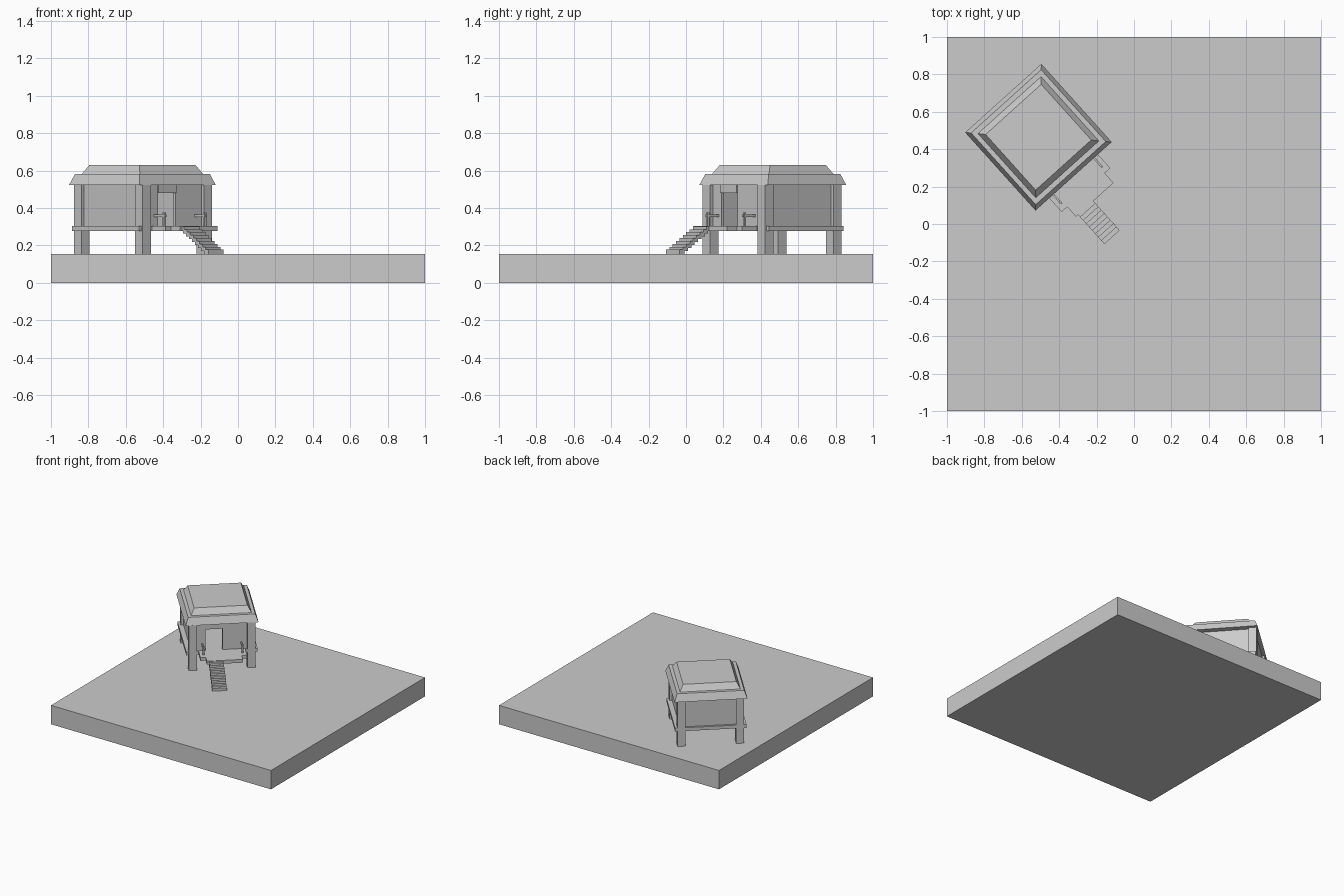
import bpy, bmesh, math
from mathutils import Matrix

if "Cube" in bpy.data.objects:
    bpy.data.objects.remove(bpy.data.objects["Cube"])

# Local house frame: -y is the doorway side, turned 42 degrees on the slab
HOUSE = Matrix.Translation((-0.511, 0.464, 0)) @ Matrix.Rotation(math.radians(42), 4, 'Z')


def finish(name, bm, frame):
    bmesh.ops.recalc_face_normals(bm, faces=bm.faces)
    mesh = bpy.data.meshes.new(name)
    bm.to_mesh(mesh)
    bm.free()
    ob = bpy.data.objects.new(name, mesh)
    ob.matrix_world = frame
    bpy.context.collection.objects.link(ob)
    return ob


def box(name, x0, x1, y0, y1, z0, z1, frame=HOUSE):
    bm = bmesh.new()
    bmesh.ops.create_cube(bm, size=1)
    for v in bm.verts:
        v.co = ((x0 + x1) / 2 + v.co.x * (x1 - x0),
                (y0 + y1) / 2 + v.co.y * (y1 - y0),
                (z0 + z1) / 2 + v.co.z * (z1 - z0))
    return finish(name, bm, frame)


def prism(name, outline, z0, z1):
    bm = bmesh.new()
    face = bm.faces.new([bm.verts.new((x, y, z0)) for x, y in outline])
    ext = bmesh.ops.extrude_face_region(bm, geom=[face], use_keep_orig=True)
    for g in ext['geom']:
        if isinstance(g, bmesh.types.BMVert):
            g.co.z = z1
    return finish(name, bm, HOUSE)


def stacked_roof(name, rings):
    bm = bmesh.new()
    loops = [[bm.verts.new((sx * a, sy * b, z)) for sx, sy in
              ((-1, -1), (1, -1), (1, 1), (-1, 1))] for a, b, z in rings]
    for lo, hi in zip(loops, loops[1:]):
        for i in range(4):
            j = (i + 1) % 4
            bm.faces.new((lo[i], lo[j], hi[j], hi[i]))
    bm.faces.new(loops[0][::-1])
    bm.faces.new(loops[-1])
    return finish(name, bm, HOUSE)


GROUND, DECK, EAVES = 0.155, 0.305, 0.525

# Ground slab
box("ground_slab", -1, 1, -1, 1, 0, GROUND, Matrix.Identity(4))

# Raised floor and stepped porch
box("floor", -0.268, 0.268, -0.27, 0.267, 0.278, DECK)
right = [(0.175, -0.265), (0.175, -0.38), (0.135, -0.38), (0.135, -0.45)]
prism("porch", right + [(-x, y) for x, y in reversed(right)], 0.278, DECK)

# Corner posts running from ground to eaves
for sx in (-1, 1):
    for y, label in ((-0.25, "front"), (0.24, "back")):
        box(label + "_post", sx * 0.22 - 0.03, sx * 0.22 + 0.03,
            y - 0.03, y + 0.03, GROUND, EAVES + 0.002)

# Walls with doorway
T = 0.02
for sx in (-1, 1):
    a, b = sorted((sx * 0.23, sx * (0.23 - T)))
    box("side_wall", a, b, -0.26, 0.25, DECK, EAVES)
box("back_wall", -0.21, 0.21, 0.25 - T, 0.25, DECK, EAVES)
box("front_wall_left", -0.21, -0.123, -0.26, -0.26 + T, DECK, EAVES)
box("front_wall_right", 0.005, 0.21, -0.26, -0.26 + T, DECK, EAVES)
box("door_lintel", -0.125, 0.007, -0.266, -0.26 + T, 0.48, EAVES)

# Two-tier tapered roof
stacked_roof("roof", [(0.274, 0.281, 0.524), (0.252, 0.258, 0.583),
                      (0.227, 0.231, 0.583), (0.2, 0.2, 0.631)])

# Porch railings
for sx in (-1, 1):
    x = sx * 0.146
    box("rail_post", x - 0.006, x + 0.006, -0.342, -0.33, DECK, 0.375)
    box("rail_bar", x - 0.005, x + 0.005, -0.348, -0.255, 0.352, 0.364)

# Stair treads
N = 9
for i in range(N):
    y = -0.432 - i * 0.0242
    z = 0.28 - i * (0.28 - GROUND) / (N - 1)
    box("stair_tread", -0.12, -0.01, y - 0.035, y, z, z + 0.022)
